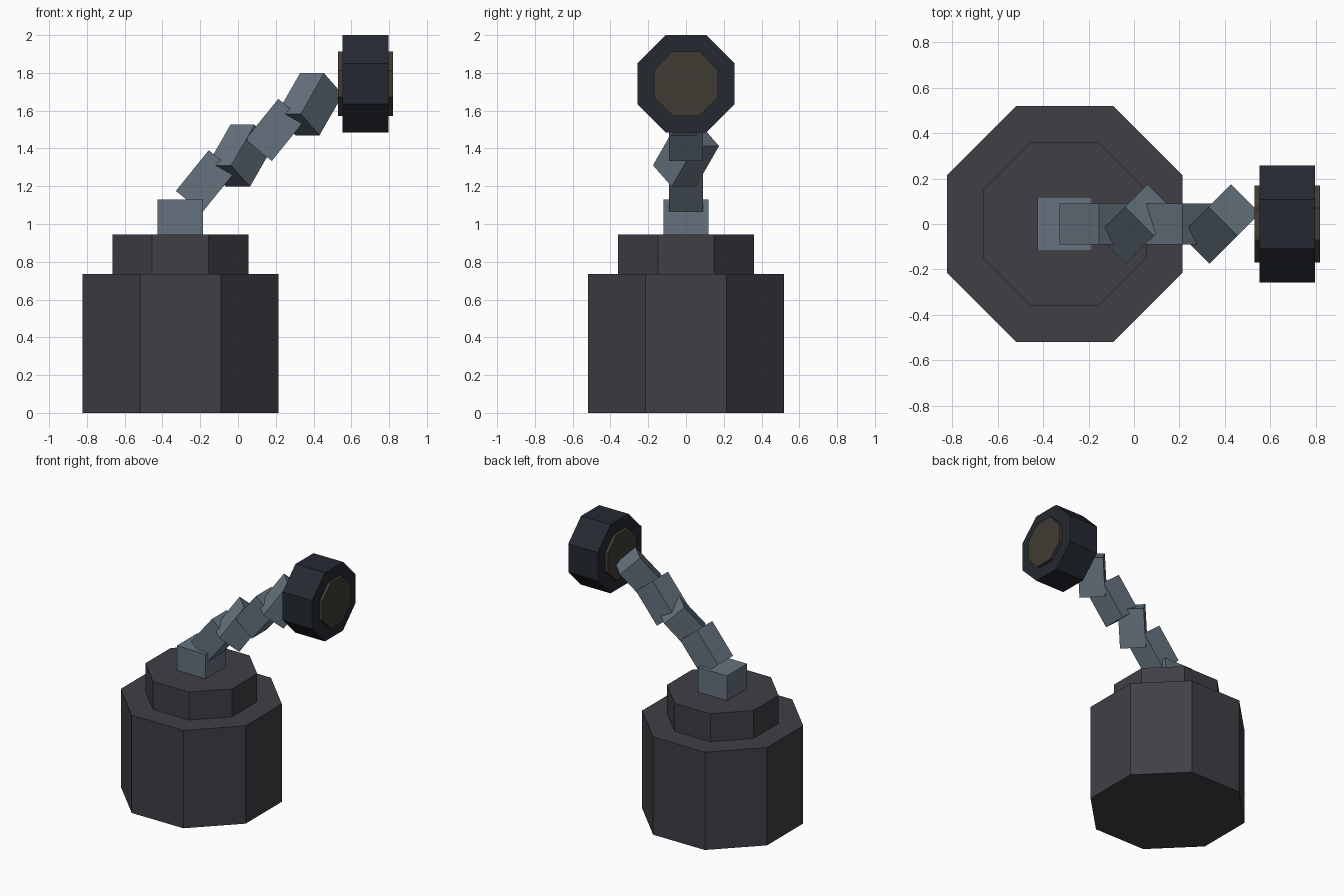
import bpy
from math import radians, cos, pi

if "Cube" in bpy.data.objects:
    bpy.data.objects.remove(bpy.data.objects["Cube"])


def material(name, rgb):
    m = bpy.data.materials.new(name)
    m.diffuse_color = (*rgb, 1)
    m.use_nodes = True
    m.node_tree.nodes["Principled BSDF"].inputs["Base Color"].default_value = m.diffuse_color
    return m


STONE = material("charcoal", (0.05, 0.05, 0.06))
STEEL = material("steel", (0.13, 0.17, 0.21))
RUBBER = material("dark_rim", (0.018, 0.022, 0.03))
BRONZE = material("dull_bronze", (0.05, 0.045, 0.035))


def octagon(name, apothem, depth, centre, mat, tilt=0):
    """Eight-sided prism with flats facing the axes."""
    bpy.ops.mesh.primitive_cylinder_add(vertices=8, radius=apothem / cos(pi / 8), depth=depth)
    ob = bpy.context.object
    # turn the corners until every main axis meets a flat side
    corner = ob.data.vertices[0].co
    if min(abs(corner.x), abs(corner.y)) < 0.01 * apothem:
        ob.rotation_euler.z = pi / 8
        bpy.ops.object.transform_apply(location=False, rotation=True, scale=False)
    ob.rotation_euler = (0, tilt, 0)
    ob.location = centre
    ob.name = name
    ob.data.materials.append(mat)


def box(name, size, centre, mat, rot=(0, 0, 0)):
    bpy.ops.mesh.primitive_cube_add(size=1, location=centre, rotation=rot)
    ob = bpy.context.object
    ob.scale = size
    ob.name = name
    ob.data.materials.append(mat)


# Weighted base and its collar
BX = -0.305
octagon("base", 0.519, 0.735, (BX, 0, 0.3675), STONE)
octagon("collar", 0.36, 0.21, (BX, 0, 0.84), STONE)

# Anchor block
box("anchor_block", (0.24, 0.24, 0.24), (BX, 0, 1.01), STEEL)

# Chain links, every second one turned 45 degrees about the vertical
for i in range(4):
    box(f"chain_link_{i + 1}", (0.18, 0.18, 0.277),
        (-0.172 + 0.184 * i, 0, 1.226 + 0.136 * i), STEEL,
        (0, radians(39), radians(45) * (i % 2)))

# Upright ring with bronze core
octagon("end_ring", 0.258, 0.245, (0.675, 0, 1.742), RUBBER, pi / 2)
octagon("end_core", 0.17, 0.29, (0.675, 0, 1.742), BRONZE, pi / 2)
